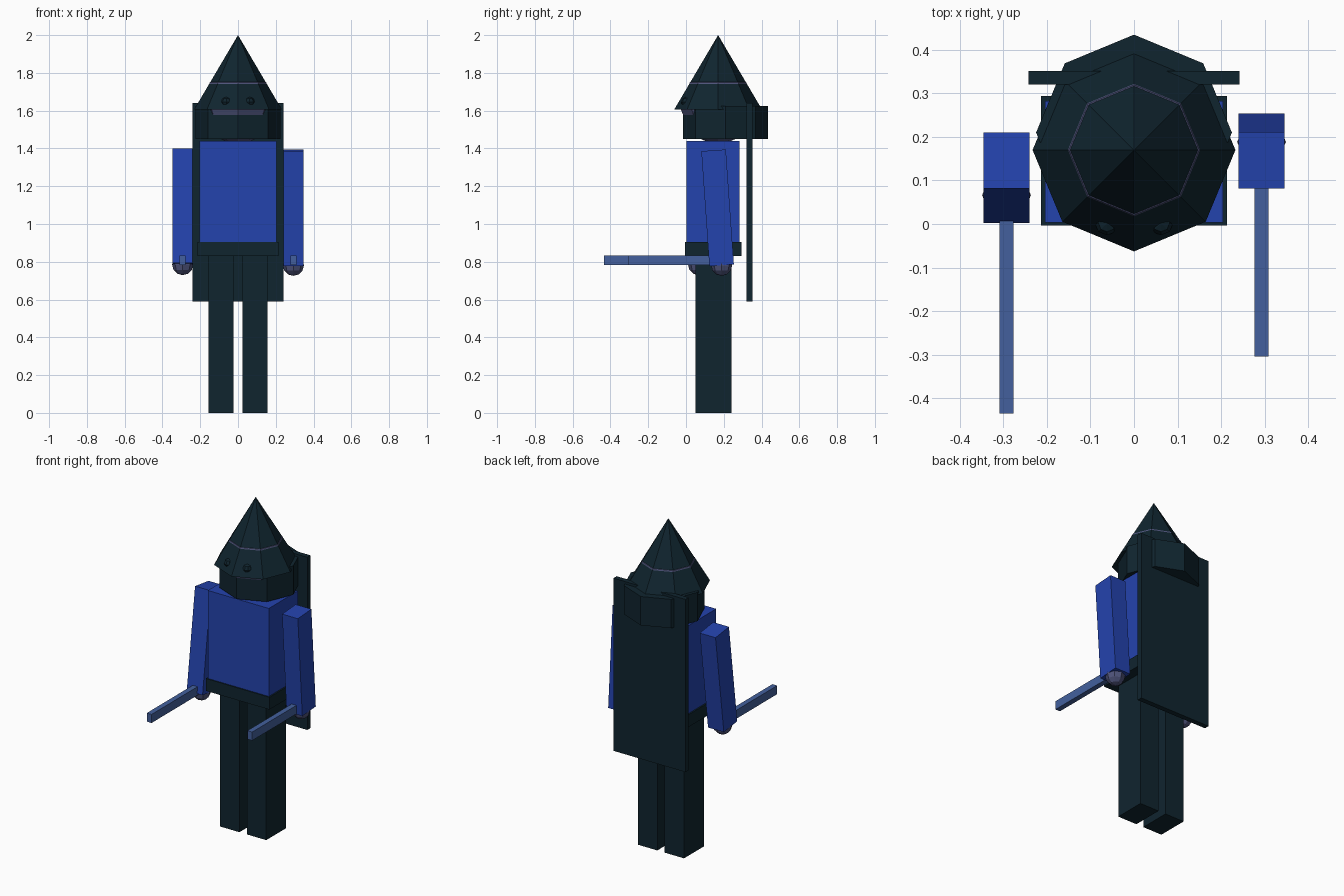
import bpy, bmesh
from math import radians, sin, cos
from mathutils import Matrix, Vector

if "Cube" in bpy.data.objects:
    bpy.data.objects.remove(bpy.data.objects["Cube"])


def material(name, color):
    m = bpy.data.materials.new(name)
    m.use_nodes = True
    m.diffuse_color = (*color, 1)
    m.node_tree.nodes["Principled BSDF"].inputs["Base Color"].default_value = (*color, 1)
    return m


DARK = material("dark teal", (0.0050, 0.0180, 0.0280))
BLUE = material("royal blue", (0.0176, 0.0560, 0.4200))
STEEL = material("steel blue", (0.0560, 0.1180, 0.3400))
SKIN = material("dusky skin", (0.0800, 0.0910, 0.2050))


def finish(name, bm, mat):
    bmesh.ops.recalc_face_normals(bm, faces=bm.faces)
    mesh = bpy.data.meshes.new(name)
    bm.to_mesh(mesh)
    bm.free()
    mesh.materials.append(mat)
    obj = bpy.data.objects.new(name, mesh)
    bpy.context.collection.objects.link(obj)
    return obj


def box(name, mat, lo, hi):
    """Axis-aligned box between two corners."""
    lo, hi = Vector(lo), Vector(hi)
    bm = bmesh.new()
    bmesh.ops.create_cube(bm, size=1, matrix=Matrix.Translation((lo + hi) / 2)
                          @ Matrix.Diagonal((*(hi - lo), 1)))
    return finish(name, bm, mat)


def cone(name, mat, y, z0, z1, r0, r1):
    """Eight-sided cone or prism with a corner facing forward."""
    bm = bmesh.new()
    bmesh.ops.create_cone(bm, cap_ends=True, segments=8, radius1=r0, radius2=r1,
                          depth=z1 - z0,
                          matrix=Matrix.Translation((0, y, (z0 + z1) / 2)))
    bmesh.ops.remove_doubles(bm, verts=bm.verts, dist=0.0001)
    return finish(name, bm, mat)


def ball(name, mat, center, radius, rings=6):
    bm = bmesh.new()
    bmesh.ops.create_uvsphere(bm, u_segments=8, v_segments=rings, radius=radius,
                              matrix=Matrix.Translation(center))
    return finish(name, bm, mat)


def lathe(name, mat, y, profile):
    """Eight-sided turned solid from (radius, height) pairs, ends on the axis."""
    bm = bmesh.new()
    verts = [bm.verts.new((0, y - r, z)) for r, z in profile]
    edges = [bm.edges.new(pair) for pair in zip(verts, verts[1:])]
    bmesh.ops.spin(bm, geom=verts + edges, cent=(0, y, 0), axis=(0, 0, 1),
                   angle=radians(360), steps=8)
    bmesh.ops.remove_doubles(bm, verts=bm.verts, dist=0.0001)
    return finish(name, bm, mat)


# Body, belt and cape
box("torso", BLUE, (-0.205, 0.003, 0.90), (0.205, 0.283, 1.44))
box("belt", DARK, (-0.214, -0.004, 0.83), (0.214, 0.294, 0.905))
box("cape", DARK, (-0.242, 0.32, 0.59), (0.242, 0.351, 1.64))

# Head, collar and pointed hat
lathe("head", SKIN, 0.17, [(0, 1.41), (0.137, 1.47), (0.197, 1.605), (0.1495, 1.75), (0, 1.81)])
cone("collar", DARK, 0.21, 1.45, 1.625, 0.225, 0.225)
cone("hat", DARK, 0.17, 1.605, 2.0, 0.233, 0)

for side, s in (("left", 1), ("right", -1)):
    # Legs and eyes
    xs = sorted((s * 0.025, s * 0.155))
    box(side + "_leg", DARK, (xs[0], 0.05, 0), (xs[1], 0.24, 0.84))
    ball(side + "_eye", DARK, (s * 0.062, 0.002, 1.645), 0.028, 4)

    # Arms swing from the shoulder, one forward and one back
    swing = radians(4 if s > 0 else -7.5)
    length = 0.61
    shoulder = Vector((s * 0.293, 0.146, 1.39))
    arm = box(side + "_arm", BLUE, (-0.053, -0.065, -length), (0.053, 0.065, 0))
    arm.data.transform(Matrix.Translation(shoulder) @ Matrix.Rotation(swing, 4, "X"))
    wrist = shoulder + Vector((0, sin(swing), -cos(swing))) * length

    # Hands and the blades they hold
    ball(side + "_hand", SKIN, wrist, 0.056)
    tip = -0.305 if s > 0 else -0.435
    box(side + "_blade", STEEL, (wrist.x - 0.016, tip, 0.782),
        (wrist.x + 0.016, wrist.y, 0.834))
